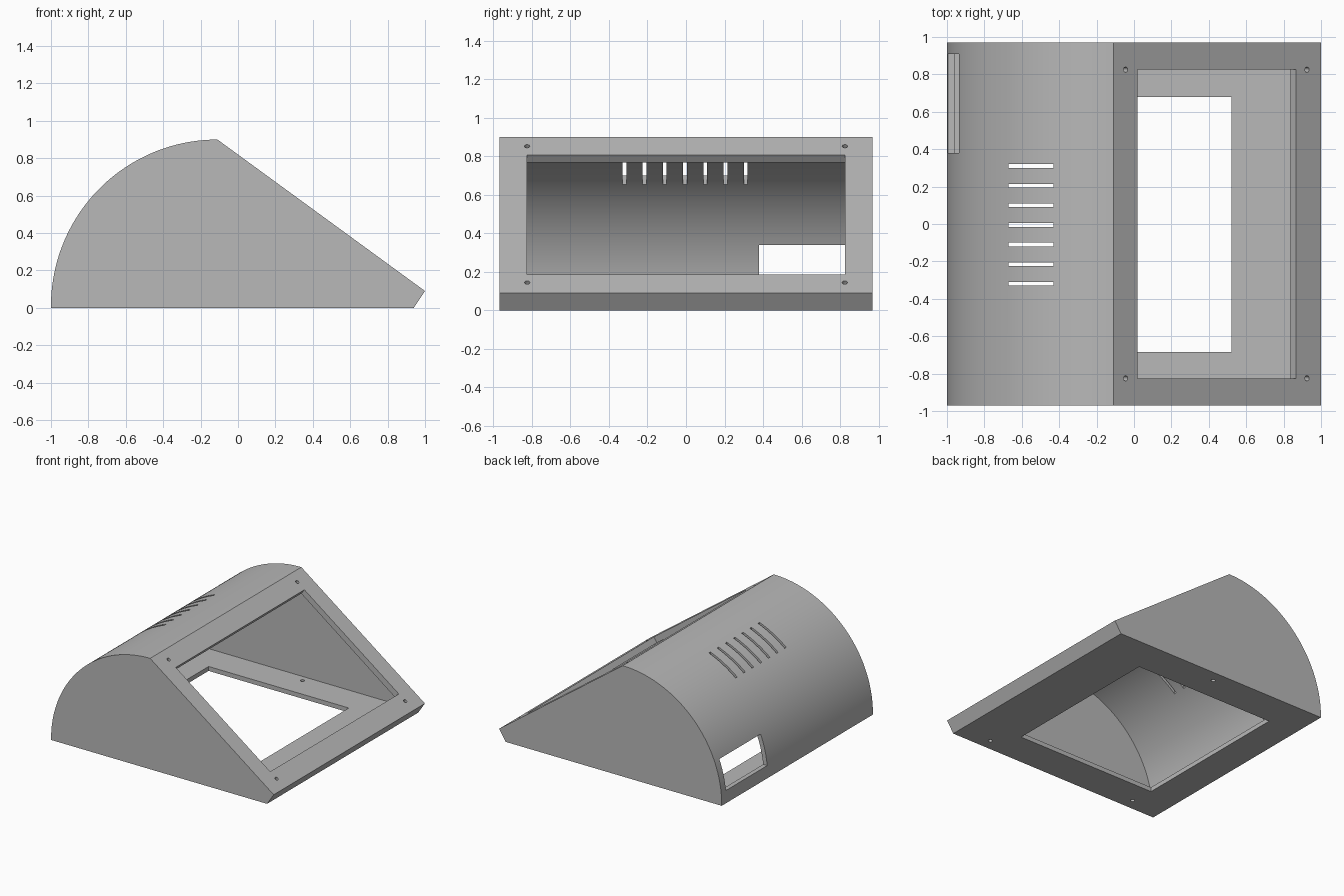
import bpy
import bmesh
from math import sin, cos, pi, atan2, radians

if "Cube" in bpy.data.objects:
    bpy.data.objects.remove(bpy.data.objects["Cube"], do_unlink=True)

grey = bpy.data.materials.new("matte_grey")
grey.use_nodes = True
grey.diffuse_color = (0.48, 0.48, 0.48, 1)
grey.node_tree.nodes["Principled BSDF"].inputs["Base Color"].default_value = grey.diffuse_color

HALF_WIDTH = 0.97
WALL = 0.036
BEZEL = 0.05
CX, CZ, RADIUS = -0.11, 0.01, 0.89          # curved back
TOP, LIP = (-0.11, 0.90), (1.0, 0.09)       # ends of the sloped face
TILT = atan2(TOP[1] - LIP[1], LIP[0] - TOP[0])
NX, NZ = sin(TILT), cos(TILT)               # outward normal of the slope


def slope_z(x):
    return TOP[1] - (x - TOP[0]) * NX / NZ


def make_object(name, bm):
    bmesh.ops.recalc_face_normals(bm, faces=bm.faces)
    mesh = bpy.data.meshes.new(name)
    bm.to_mesh(mesh)
    bm.free()
    mesh.materials.append(grey)
    obj = bpy.data.objects.new(name, mesh)
    bpy.context.collection.objects.link(obj)
    return obj


def extrude_profile(name, points, half):
    bm = bmesh.new()
    face = bm.faces.new([bm.verts.new((x, -half, z)) for x, z in points])
    moved = bmesh.ops.extrude_face_region(bm, geom=[face])["geom"]
    verts = [v for v in moved if isinstance(v, bmesh.types.BMVert)]
    bmesh.ops.translate(bm, verts=verts, vec=(0, 2 * half, 0))
    return make_object(name, bm)


def box(name, size, location, tilt=0):
    bm = bmesh.new()
    bmesh.ops.create_cube(bm, size=1)
    bmesh.ops.scale(bm, vec=size, verts=bm.verts)
    obj = make_object(name, bm)
    obj.location, obj.rotation_euler = location, (0, tilt, 0)
    return obj


def drill(name, radius, depth, location, tilt=0):
    bm = bmesh.new()
    bmesh.ops.create_cone(bm, cap_ends=True, segments=20, radius1=radius,
                          radius2=radius, depth=depth)
    obj = make_object(name, bm)
    obj.location, obj.rotation_euler = location, (0, tilt, 0)
    return obj


def arc(radius, start, end, steps=56):
    angles = [radians(start + (end - start) * i / steps) for i in range(steps + 1)]
    return [(CX + radius * cos(a), CZ + radius * sin(a)) for a in angles]


# Outer shell and its hollow
housing = extrude_profile("housing", arc(RADIUS, 90, 180) + [(-1, 0), (0.94, 0), LIP], HALF_WIDTH)
inner_lip = (LIP[0] - WALL * NZ - BEZEL * NX, LIP[1] + WALL * NX - BEZEL * NZ)
hollow = arc(RADIUS - WALL, 92, 178) + [(-0.963, WALL), (0.917, WALL), inner_lip]
cutters = [extrude_profile("cavity_cutter", hollow, HALF_WIDTH - WALL)]

# Display window in the sloped face
wx = 0.443
cutters.append(box("window_cutter", (1.05, 1.65, 0.14), (wx, 0, slope_z(wx)), TILT))

# Floor opening and cable port
cutters.append(box("floor_cutter", (1.26, 1.365, 0.2), (-0.11, -0.003, 0)))
cutters.append(box("port_cutter", (0.3, 0.53, 0.24), (-0.98, 0.645, 0.22)))

# Vent slots
for i in range(-3, 4):
    cutters.append(box("vent_cutter", (0.24, 0.02, 0.4), (-0.55, i * 0.105 - 0.005, 0.76)))

# Bezel screw holes and floor mounting holes
for x in (-0.045, 0.925):
    for y in (-0.825, 0.825):
        cutters.append(drill("screw_cutter", 0.014, 0.13, (x, y, slope_z(x)), TILT))
for x, y in ((-0.034, 0.875), (0.66, -0.875), (-0.72, -0.875)):
    cutters.append(drill("mount_cutter", 0.016, 0.12, (x, y, 0)))

# Cut everything out of the shell
bpy.ops.object.select_all(action="DESELECT")
bpy.context.view_layer.objects.active = housing
housing.select_set(True)
for cutter in cutters:
    cutter.hide_render = True
    mod = housing.modifiers.new("cut", "BOOLEAN")
    mod.operation, mod.solver, mod.object = "DIFFERENCE", "EXACT", cutter
    bpy.ops.object.modifier_apply(modifier=mod.name)
    bpy.data.objects.remove(cutter, do_unlink=True)

bpy.ops.object.shade_smooth_by_angle(angle=radians(20))
